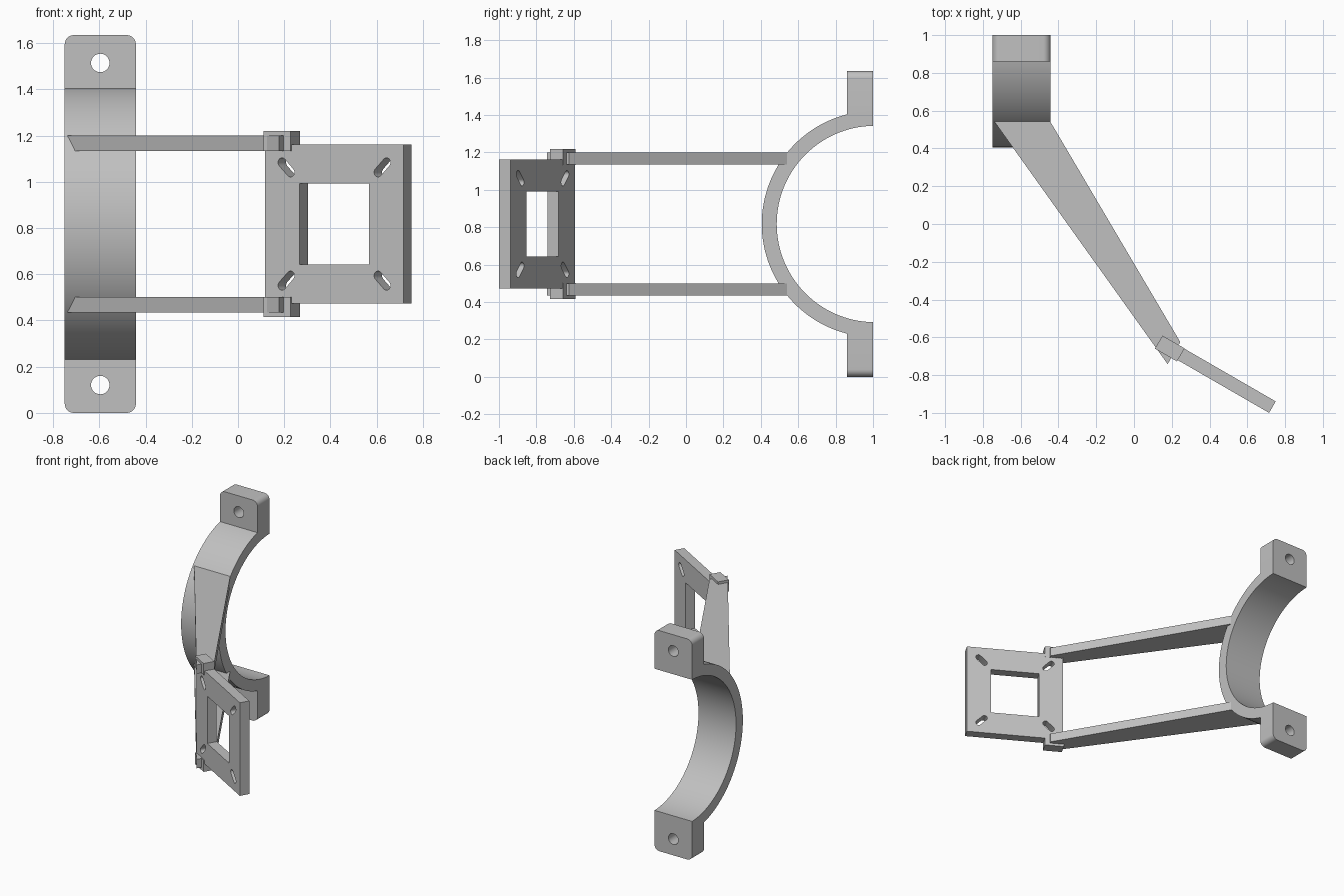
import bpy, bmesh
from math import sin, cos, pi, asin, radians
from mathutils import Vector

cube = bpy.data.objects.get("Cube")
if cube:
    bpy.data.objects.remove(cube, do_unlink=True)

grey = bpy.data.materials.new("plain grey")
grey.use_nodes = True
grey.diffuse_color = (0.53, 0.53, 0.53, 1)
grey.node_tree.nodes["Principled BSDF"].inputs["Base Color"].default_value = grey.diffuse_color

X, Y, Z = Vector((1, 0, 0)), Vector((0, 1, 0)), Vector((0, 0, 1))
MID = 0.8175  # height of the symmetry plane


def prism(name, pts, origin, u, v, depth):
    """Extrude a 2D profile (u, v) evenly to both sides of its plane."""
    w = u.cross(v)
    bm = bmesh.new()
    base = Vector(origin) - w * depth / 2
    face = bm.faces.new([bm.verts.new(base + u * a + v * b) for a, b in pts])
    new = bmesh.ops.extrude_face_region(bm, geom=[face])["geom"]
    bmesh.ops.translate(bm, vec=w * depth, verts=[e for e in new if isinstance(e, bmesh.types.BMVert)])
    bmesh.ops.recalc_face_normals(bm, faces=bm.faces)
    mesh = bpy.data.meshes.new(name)
    bm.to_mesh(mesh)
    bm.free()
    ob = bpy.data.objects.new(name, mesh)
    mesh.materials.append(grey)
    bpy.context.collection.objects.link(ob)
    return ob


def activate(ob):
    bpy.ops.object.select_all(action='DESELECT')
    ob.select_set(True)
    bpy.context.view_layer.objects.active = ob


def cut(ob, cutter):
    mod = ob.modifiers.new("cut", 'BOOLEAN')
    mod.operation, mod.solver, mod.object = 'DIFFERENCE', 'EXACT', cutter
    activate(ob)
    bpy.ops.object.modifier_apply(modifier=mod.name)
    bpy.data.objects.remove(cutter, do_unlink=True)


def smooth(ob):
    activate(ob)
    bpy.ops.object.shade_smooth_by_angle(angle=radians(30))


def arc(cx, cy, r, a0, a1, n):
    return [(cx + r * cos(a0 + (a1 - a0) * i / n), cy + r * sin(a0 + (a1 - a0) * i / n))
            for i in range(n + 1)]


def rect(w, h):
    return [(-w / 2, -h / 2), (w / 2, -h / 2), (w / 2, h / 2), (-w / 2, h / 2)]


# Half-ring clamp, trimmed flat at the back
R_OUT, R_IN, CX, WIDTH = 0.605, 0.525, -0.596, 0.308
a, b = (pi / 2 + asin(0.01 / r) for r in (R_OUT, R_IN))
profile = arc(0, 0, R_OUT, a, 2 * pi - a, 64) + arc(0, 0, R_IN, 2 * pi - b, b, 64)
smooth(prism("clamp_half_ring", profile, (CX, 1.01, MID), Y, Z, WIDTH))

# Bolt tabs with rounded outer corners and a through hole
for side, s in (("upper", 1), ("lower", -1)):
    h, r = WIDTH / 2, 0.04
    outline = [(-h, 0.555), (h, 0.555)]
    outline += arc(h - r, MID - r, r, 0, pi / 2, 8) + arc(r - h, MID - r, r, pi / 2, pi, 8)
    tab = prism(side + "_bolt_tab", [(p, s * q) for p, q in outline], (CX, 0.93, MID), X, Z, 0.14)
    hole = arc(0, s * 0.697, 0.04, 0, 2 * pi, 32)[:-1]
    cut(tab, prism("hole_cutter", hole, (CX, 0.93, MID), X, Z, 0.4))
    smooth(tab)

# Tapered arms running from the ring to the plate
arm = [(-0.745, 0.56), (-0.745, 0.55), (0.178, -0.742), (0.245, -0.625), (-0.442, 0.54), (-0.442, 0.56)]
for side, s in (("upper", 1), ("lower", -1)):
    prism(side + "_arm", arm, (0, 0, MID + s * 0.35), X, Y, 0.066)

# Square mounting plate, turned thirty degrees
U = Vector((cos(pi / 6), -sin(pi / 6), 0))
N = U.cross(Z)
centre = Vector((0.434, -0.797, MID))
plate = prism("mounting_plate", rect(0.69, 0.69), centre, U, Z, 0.07)
cut(plate, prism("window_cutter", rect(0.345, 0.35), centre, U, Z, 0.3))
for su in (-1, 1):
    for sv in (-1, 1):
        # Diagonal slot pointing at the plate corner
        t = pi / 4
        d = 0.03 * cos(t)
        slot = arc(0.24 + d, 0.245 + d, 0.02, t - pi / 2, t + pi / 2, 10)
        slot += arc(0.24 - d, 0.245 - d, 0.02, t + pi / 2, t + 3 * pi / 2, 10)
        cut(plate, prism("slot_cutter", [(su * p, sv * q) for p, q in slot], centre, U, Z, 0.3))
smooth(plate)

# Small blocks joining arms and plate
for side, s in (("upper", 1), ("lower", -1)):
    spot = centre - U * 0.281 + N * 0.003 + Z * s * 0.359
    prism(side + "_joint_block", rect(0.135, 0.085), spot, U, Z, 0.08)
